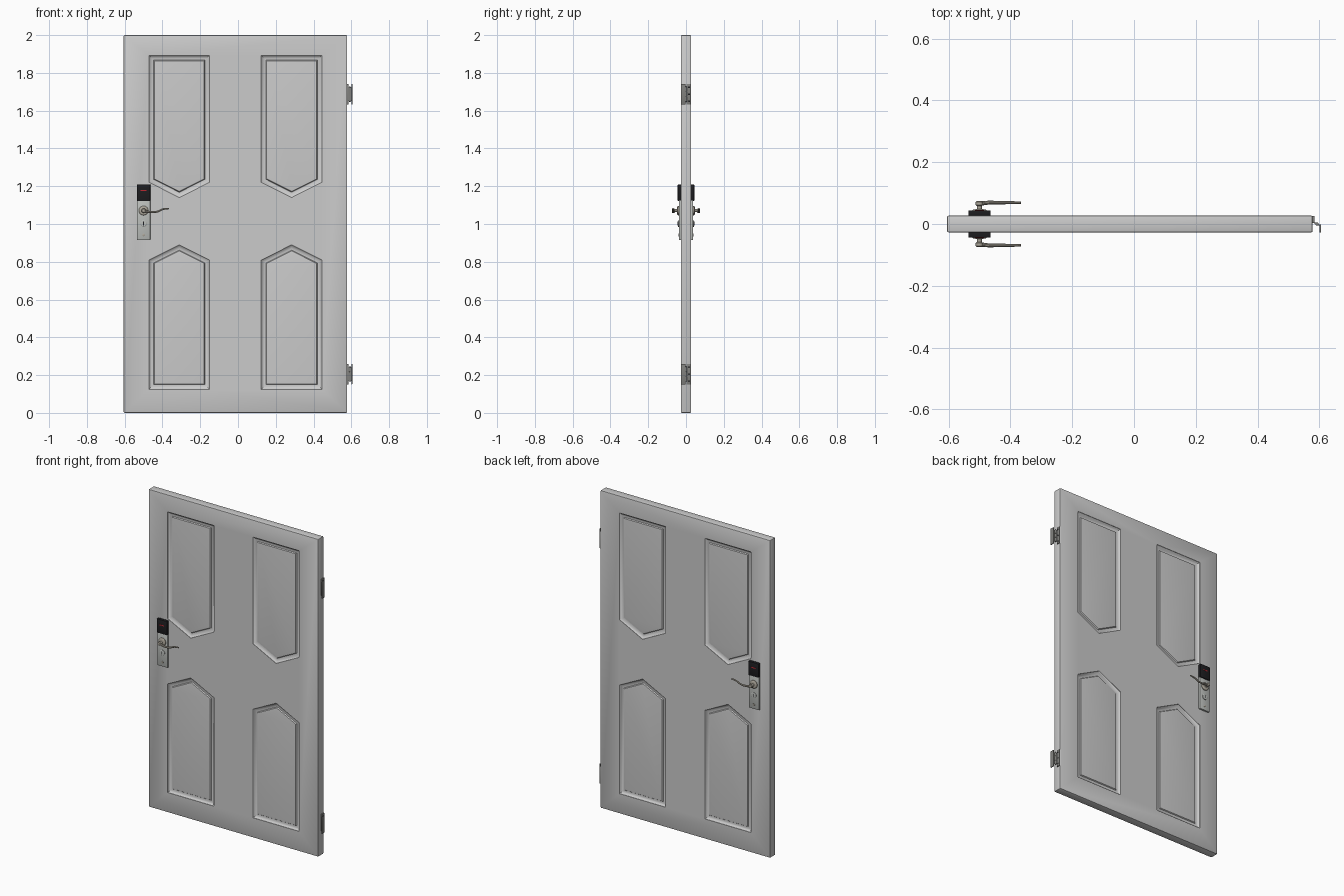
import bpy, bmesh, math
from mathutils import Matrix

if "Cube" in bpy.data.objects:
    bpy.data.objects.remove(bpy.data.objects["Cube"])


def material(name, rgb):
    m = bpy.data.materials.new(name)
    m.diffuse_color = (*rgb, 1)
    m.use_nodes = True
    m.node_tree.nodes["Principled BSDF"].inputs["Base Color"].default_value = m.diffuse_color
    return m


SILVER = material("brushed_steel", (0.50, 0.52, 0.50))
BLACK = material("black_plastic", (0.012, 0.012, 0.014))
RED = material("red_light", (0.5, 0.02, 0.03))
BRASS = material("handle_metal", (0.42, 0.39, 0.33))
DARK = material("hinge_steel", (0.22, 0.22, 0.21))


def finish(bm, name, mat=None, smooth=True):
    bmesh.ops.recalc_face_normals(bm, faces=bm.faces)
    me = bpy.data.meshes.new(name)
    bm.to_mesh(me)
    bm.free()
    ob = bpy.data.objects.new(name, me)
    bpy.context.collection.objects.link(ob)
    if mat:
        me.materials.append(mat)
    if smooth:
        shade(ob)
    return ob


def activate(ob):
    bpy.ops.object.select_all(action='DESELECT')
    ob.select_set(True)
    bpy.context.view_layer.objects.active = ob


def shade(ob):
    activate(ob)
    bpy.ops.object.shade_smooth_by_angle(angle=math.radians(32))


def box(name, x, y, z, mat=None, bevel=0.0, smooth=True):
    bm = bmesh.new()
    bmesh.ops.create_cube(bm, size=1)
    for v in bm.verts:
        for i, (a, b) in enumerate((x, y, z)):
            v.co[i] = (a + b) / 2 + v.co[i] * abs(b - a)
    if bevel:
        bmesh.ops.bevel(bm, geom=bm.edges[:], offset=bevel, segments=2,
                        profile=0.5, affect='EDGES')
    return finish(bm, name, mat, smooth)


def turned(name, x, z, profile, mat, axis='Y', y=0, n=24):
    """Lathe (radius, distance) pairs around a Y or Z axis."""
    bm = bmesh.new()
    rings = []
    for r, d in profile:
        ring = []
        for k in range(n):
            a = 2 * math.pi * k / n
            c, s = r * math.cos(a), r * math.sin(a)
            ring.append(bm.verts.new((x + c, d, z + s) if axis == 'Y' else (x + c, y + s, d)))
        rings.append(ring)
    loft(bm, rings)
    return finish(bm, name, mat)


def loft(bm, rings):
    for a, b in zip(rings, rings[1:]):
        for k in range(len(a)):
            j = (k + 1) % len(a)
            bm.faces.new((a[k], a[j], b[j], b[k]))
    bm.faces.new(rings[0])
    bm.faces.new(rings[-1])


# Door slab
HALF = 0.027
slab = box("door_slab", (-0.605, 0.578), (-HALF, HALF), (0, 2), bevel=0.005, smooth=False)


# Pointed panel recesses: moulding, groove and raised field
def pointed_ring(cx, base, apex, inset):
    hw, rise = 0.161, 0.081
    up = 1 if apex > base else -1
    m = rise / hw
    tip = apex - up * inset * math.hypot(1, m)
    w = hw - inset
    corner = tip - up * m * w
    b = base + up * inset
    return [(cx - w, b), (cx + w, b), (cx + w, corner), (cx, tip), (cx - w, corner)]


STEPS = [(0, -0.004), (0, 0.002), (0.006, 0.008), (0.015, 0.012),
         (0.025, 0.012), (0.029, 0.006), (0.045, 0.004)]
bm = bmesh.new()
for cx in (-0.311, 0.284):
    for base, apex in ((1.893, 1.14), (0.125, 0.89)):
        for s in (-1, 1):
            loft(bm, [[bm.verts.new((x, s * (HALF - d), z))
                       for x, z in pointed_ring(cx, base, apex, i)] for i, d in STEPS])
cutter = finish(bm, "panel_cutter", smooth=False)
cutter.hide_render = True
mod = slab.modifiers.new("panels", 'BOOLEAN')
mod.operation = 'DIFFERENCE'
mod.solver = 'EXACT'
mod.object = cutter
activate(slab)
bpy.ops.object.modifier_apply(modifier=mod.name)
bpy.data.objects.remove(cutter)
shade(slab)


# Lever handle: swept, tapered wave
def lever(name, s):
    cu = bpy.data.curves.new(name, 'CURVE')
    cu.dimensions = '3D'
    cu.bevel_depth = 0.007
    cu.bevel_resolution = 3
    cu.use_fill_caps = True
    sp = cu.splines.new('BEZIER')
    pts = [(-0.500, 0.066, 1.071, 1.1), (-0.470, 0.069, 1.064, 0.9),
           (-0.430, 0.069, 1.065, 0.75), (-0.395, 0.069, 1.079, 0.7),
           (-0.366, 0.069, 1.082, 0.55)]
    sp.bezier_points.add(len(pts) - 1)
    for p, (x, y, z, r) in zip(sp.bezier_points, pts):
        p.co = (x, s * y, z)
        p.radius = r
        p.handle_left_type = p.handle_right_type = 'AUTO'
    sp.resolution_u = 6
    ob = bpy.data.objects.new(name, cu)
    bpy.context.collection.objects.link(ob)
    activate(ob)
    bpy.ops.object.convert(target='MESH')
    ob = bpy.context.view_layer.objects.active
    ob.data.materials.clear()
    ob.data.materials.append(BRASS)
    shade(ob)


# Card lock on both faces
LX = -0.5
for side, s in (("front", -1), ("back", 1)):
    def yy(a, b):
        return tuple(sorted((s * a, s * b)))
    box(side + "_lock_plate", (LX - .036, LX + .036), yy(.024, .038), (.915, 1.125), SILVER, .003)
    box(side + "_card_reader", (LX - .036, LX + .036), yy(.024, .044), (1.122, 1.21), BLACK, .003)
    box(side + "_reader_light", (LX - .015, LX + .015), yy(.042, .0448), (1.174, 1.18), RED)

    def disc(name, z, prof, mat):
        turned(side + name, LX, z, [(r, s * d) for r, d in prof], mat)
    disc("_handle_rosette", 1.071, [(.025, .036), (.025, .042), (.021, .046), (.012, .048)], BRASS)
    disc("_handle_spindle", 1.071, [(.008, .046), (.008, .058), (.012, .062), (.012, .071),
                                    (.009, .074)], BRASS)
    lever(side + "_lever", s)
    disc("_lock_cylinder", 1.002, [(.017, .036), (.017, .041), (.014, .043)], SILVER)
    box(side + "_keyhole", (LX - .002, LX + .002), yy(.042, .0437), (.992, 1.012), BLACK)
    disc("_lower_screw", .942, [(.007, .036), (.007, .040), (.005, .041)], BRASS)

# Hinges: two leaves, knuckles and screws
for label, z in (("lower", 0.205), ("upper", 1.687)):
    box(label + "_hinge_fixed_leaf", (.577, .584), (.003, .026), (z - .054, z + .054), DARK, .001)
    box(label + "_hinge_free_leaf", (.600, .605), (-.027, -.002), (z - .054, z + .054), DARK, .001)
    box(label + "_hinge_fixed_web", (.582, .592), (.001, .005), (z - .036, z + .036), DARK)
    box(label + "_hinge_free_web", (.592, .604), (-.005, -.001), (z - .036, z + .036), DARK)
    for k in range(3):
        a = z - .04 + k * .027
        turned(f"{label}_hinge_knuckle_{k}", .592, 0,
               [(.004, a), (.0055, a + .001), (.0055, a + .025), (.004, a + .026)],
               DARK, 'Z', 0, 16)
    for k in (-1, 0, 1):
        for nm, x, y in (("fixed", .584, .016), ("free", .6045, -.015)):
            bm = bmesh.new()
            bmesh.ops.create_cone(bm, cap_ends=True, segments=12, radius1=.005, radius2=.005,
                                  depth=.001, matrix=Matrix.Translation((x, y, z + k * .037))
                                  @ Matrix.Rotation(math.pi / 2, 4, 'Y'))
            finish(bm, f"{label}_hinge_{nm}_screw_{k + 1}", BLACK)
